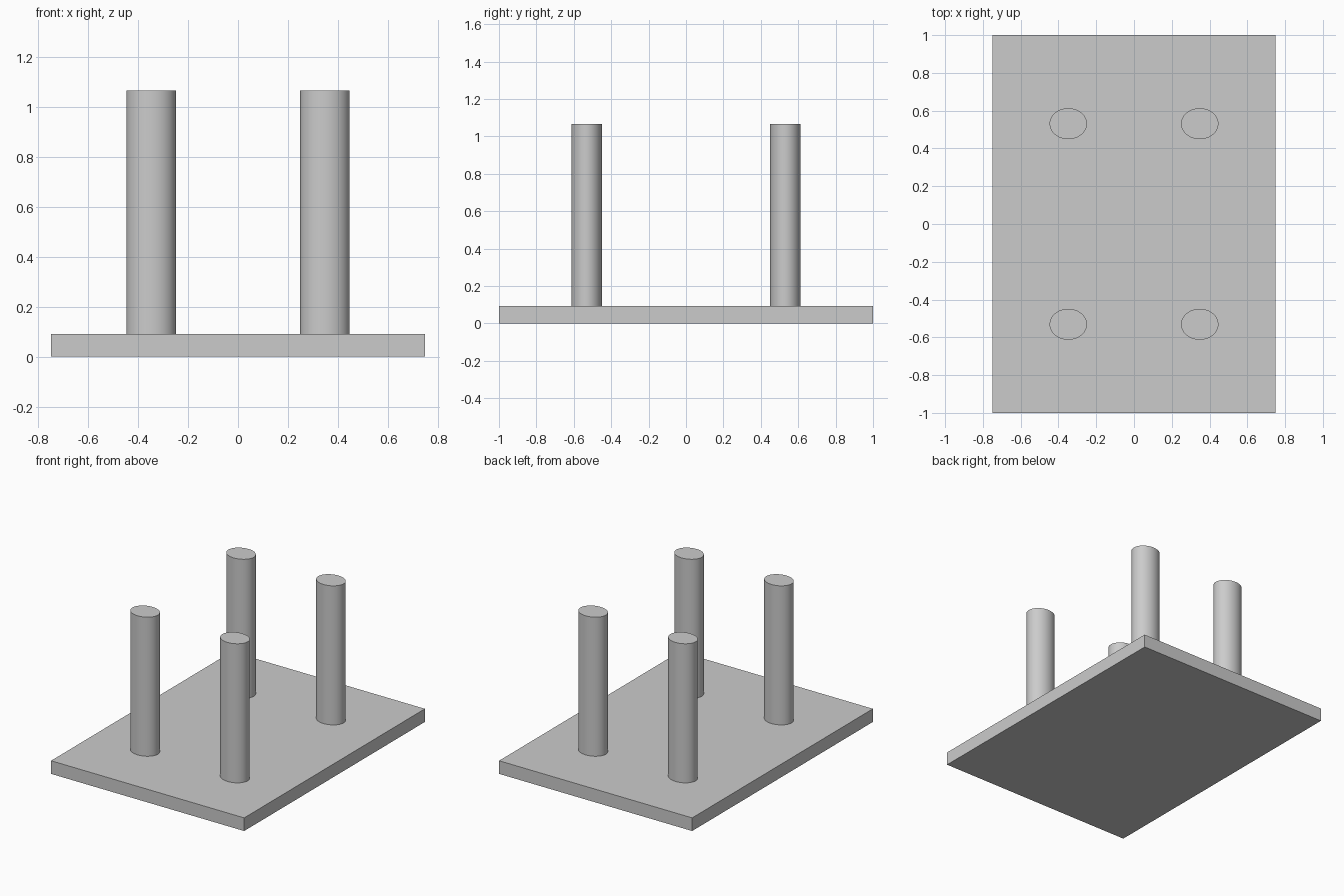
import bpy
import math

cube = bpy.data.objects.get("Cube")
if cube:
    bpy.data.objects.remove(cube, do_unlink=True)

# Single grey material
grey = bpy.data.materials.new("light grey")
grey.use_nodes = True
colour = (0.6, 0.6, 0.6, 1)
grey.diffuse_color = colour
grey.node_tree.nodes["Principled BSDF"].inputs["Base Color"].default_value = colour

BASE_TOP, POST_TOP = 0.092, 1.066


def finish(name, scale):
    obj = bpy.context.object
    obj.name = name
    obj.scale = scale
    bpy.ops.object.transform_apply(location=False, rotation=False, scale=True)
    obj.data.materials.append(grey)


# Flat rectangular base
bpy.ops.mesh.primitive_cube_add(size=1, location=(0, 0, BASE_TOP / 2))
finish("base_plate", (1.496, 2, BASE_TOP))

# Four oval posts standing on the base
for side, x in (("left", 0.348), ("right", -0.348)):
    for end, y in (("front", -0.531), ("back", 0.531)):
        bpy.ops.mesh.primitive_cylinder_add(
            vertices=64, radius=1, depth=POST_TOP - BASE_TOP,
            location=(x, y, (BASE_TOP + POST_TOP) / 2))
        finish(f"{end}_{side}_post", (0.099, 0.082, 1))
        bpy.ops.object.shade_smooth_by_angle(angle=math.radians(30))
